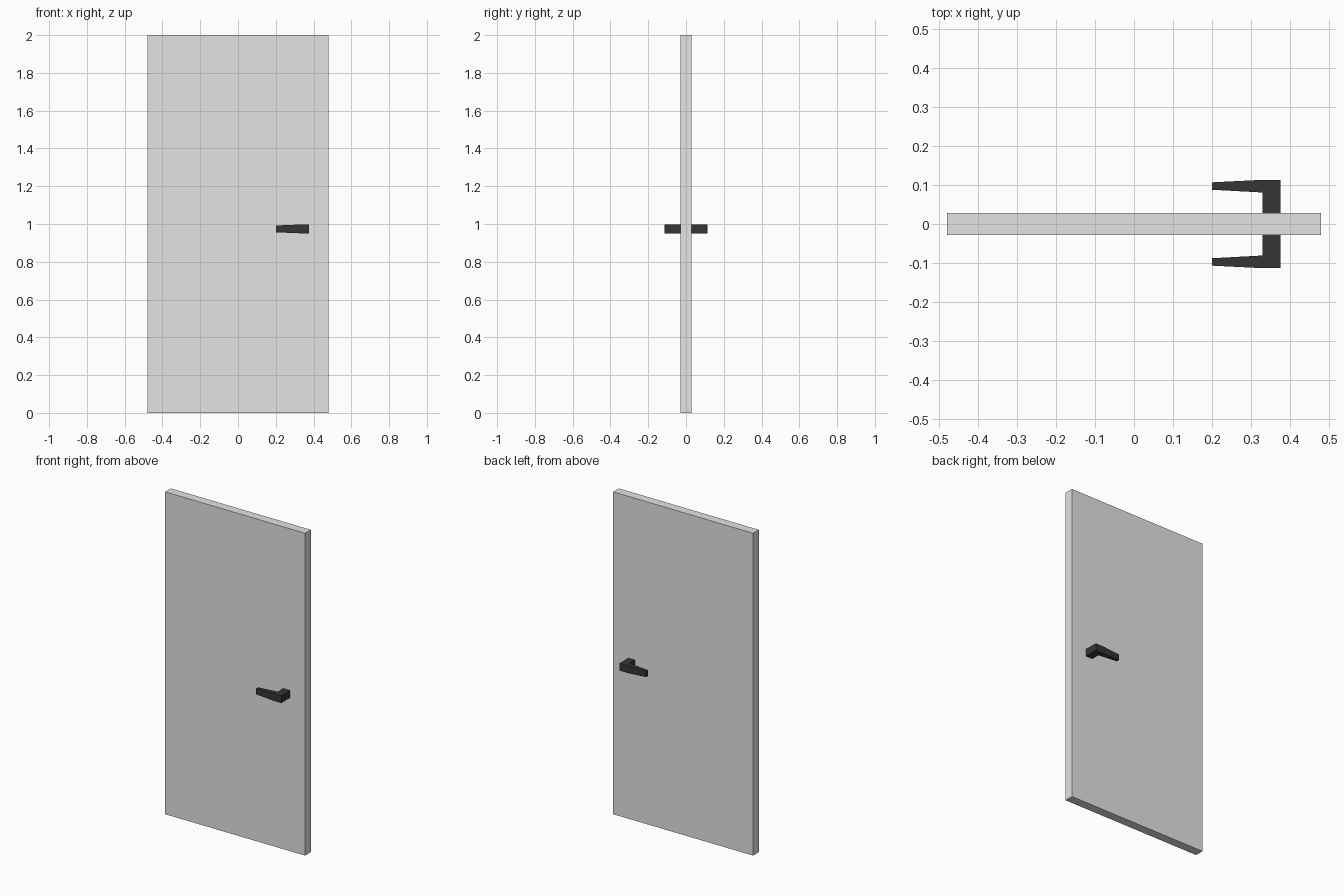
import bpy, bmesh

if "Cube" in bpy.data.objects:
    bpy.data.objects.remove(bpy.data.objects["Cube"])


def material(name, rgb):
    m = bpy.data.materials.new(name)
    m.diffuse_color = (*rgb, 1.0)
    m.use_nodes = True
    m.node_tree.nodes["Principled BSDF"].inputs["Base Color"].default_value = m.diffuse_color
    return m


def finish(bm, name, mat):
    bmesh.ops.recalc_face_normals(bm, faces=bm.faces)
    me = bpy.data.meshes.new(name)
    bm.to_mesh(me)
    bm.free()
    me.materials.append(mat)
    ob = bpy.data.objects.new(name, me)
    bpy.context.collection.objects.link(ob)
    return ob


def loft(bm, rings):
    """Skin a list of closed vertex rings and cap both ends."""
    vs = [[bm.verts.new(p) for p in r] for r in rings]
    n = len(vs[0])
    for a, b in zip(vs, vs[1:]):
        for i in range(n):
            j = (i + 1) % n
            bm.faces.new((a[i], a[j], b[j], b[i]))
    bm.faces.new(vs[0])
    bm.faces.new(vs[-1])


light_grey = material("light grey", (0.77, 0.77, 0.77))
dark = material("dark charcoal", (0.036, 0.036, 0.036))

# Door slab
X, Y = 0.48, 0.028
bm = bmesh.new()
loft(bm, [[(-X, -Y, z), (X, -Y, z), (X, Y, z), (-X, Y, z)] for z in (0, 2)])
finish(bm, "door_panel", light_grey)


# One L-shaped lever per side: stem, mitred corner, tapering grip
def lever(name, s):
    path = [((0.376, Y), (0.33, Y), 0.951, 0.997),
            ((0.376, 0.113), (0.33, 0.081), 0.951, 0.997),
            ((0.32, 0.113), (0.32, 0.0815), 0.951, 0.997),
            ((0.20, 0.107), (0.20, 0.088), 0.956, 0.992)]
    bm = bmesh.new()
    loft(bm, [[(o[0], s * o[1], a), (i[0], s * i[1], a),
               (i[0], s * i[1], b), (o[0], s * o[1], b)]
              for o, i, a, b in path])
    finish(bm, name, dark)


lever("front_handle", -1)
lever("back_handle", 1)
